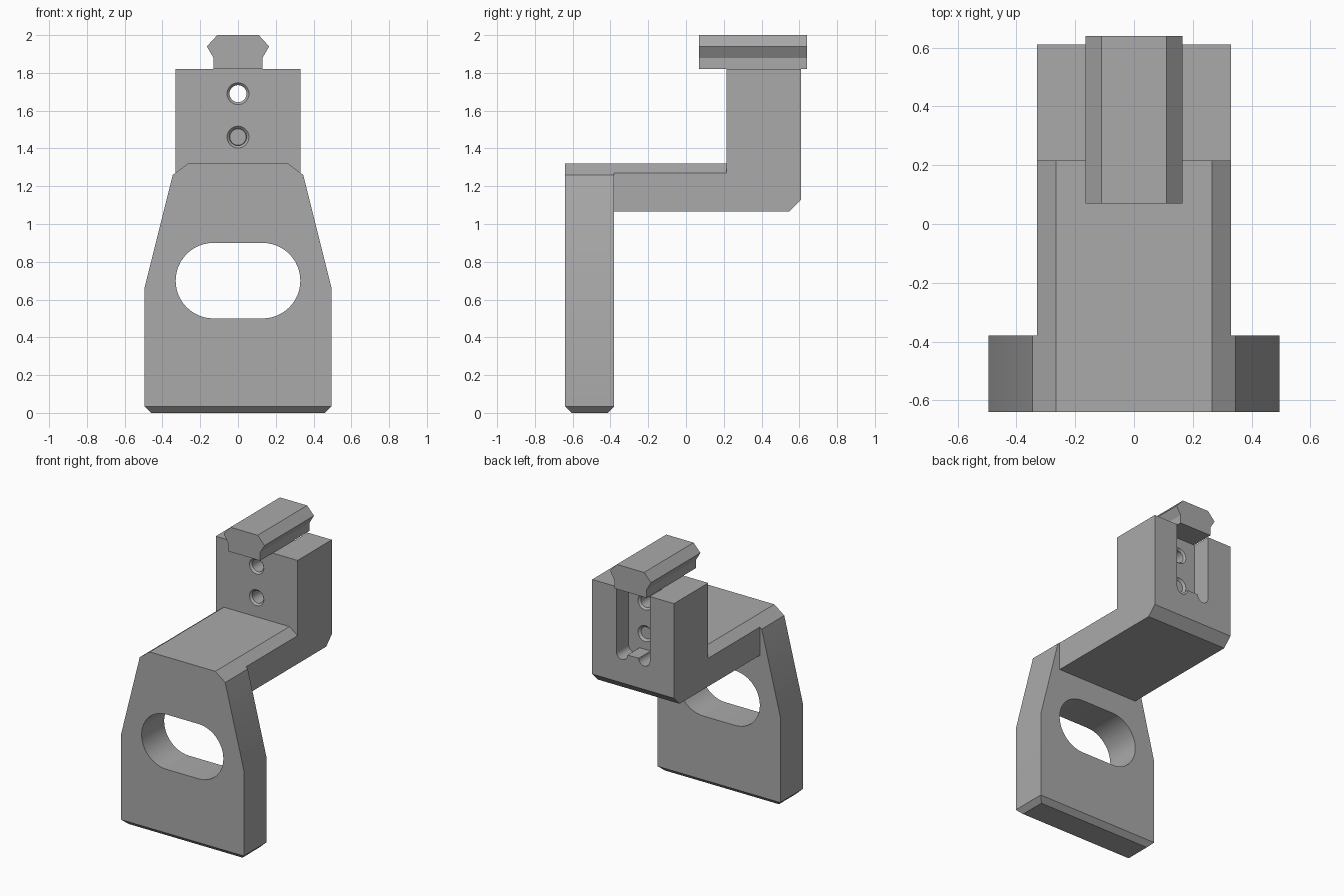
import bpy, bmesh, math
from mathutils import Vector

cube = bpy.data.objects.get("Cube")
if cube:
    bpy.data.objects.remove(cube, do_unlink=True)

grey = bpy.data.materials.new("machined grey")
grey.use_nodes = True
colour = (0.4, 0.4, 0.4, 1)
grey.diffuse_color = colour
grey.node_tree.nodes["Principled BSDF"].inputs["Base Color"].default_value = colour


def finish(name, bm):
    bmesh.ops.recalc_face_normals(bm, faces=bm.faces)
    mesh = bpy.data.meshes.new(name)
    bm.to_mesh(mesh)
    bm.free()
    mesh.materials.append(grey)
    obj = bpy.data.objects.new(name, mesh)
    bpy.context.collection.objects.link(obj)
    return obj


def extrude(name, points, start, end, axis="y", foot_chamfer=0):
    """Extrude an xz profile along y, or a yz profile along x."""
    bm = bmesh.new()
    place = (lambda p: (p[0], start, p[1])) if axis == "y" else (lambda p: (start, p[0], p[1]))
    face = bm.faces.new([bm.verts.new(place(p)) for p in points])
    grown = bmesh.ops.extrude_face_region(bm, geom=[face])["geom"]
    move = Vector((0, end - start, 0) if axis == "y" else (end - start, 0, 0))
    bmesh.ops.translate(bm, vec=move, verts=[v for v in grown if isinstance(v, bmesh.types.BMVert)])
    if foot_chamfer:
        foot = [e for e in bm.edges if all(v.co.z < 0.001 for v in e.verts)]
        bmesh.ops.bevel(bm, geom=foot, offset=foot_chamfer, segments=1, affect="EDGES")
    return finish(name, bm)


def mirrored(half):
    """Complete a right-hand profile, listed bottom to top, with its mirror image."""
    return half + [(-x, z) for x, z in reversed(half)]


def arc(cx, cz, r, first, last, steps):
    angles = [math.radians(first + (last - first) * i / steps) for i in range(steps + 1)]
    return [(cx + r * math.cos(a), cz + r * math.sin(a)) for a in angles]


def cone(name, z, y0, y1, r0, r1):
    """Round cutter along y."""
    bm = bmesh.new()
    rings = [[bm.verts.new((x, y, h)) for x, h in arc(0, z, r, 0, 348.75, 31)]
             for y, r in ((y0, r0), (y1, r1))]
    for i in range(32):
        j = (i + 1) % 32
        bm.faces.new((rings[0][i], rings[0][j], rings[1][j], rings[1][i]))
    for ring in rings:
        bm.faces.new(ring)
    return finish(name, bm)


def combine(target, other, operation):
    mod = target.modifiers.new(operation.lower(), "BOOLEAN")
    mod.operation = operation
    mod.solver = "EXACT"
    mod.object = other
    bpy.context.view_layer.update()
    result = bpy.data.meshes.new_from_object(
        target.evaluated_get(bpy.context.evaluated_depsgraph_get()))
    target.modifiers.clear()
    target.data = result
    bpy.data.objects.remove(other, do_unlink=True)


# Tapered mounting plate with a chamfered foot
front, plate_back, block_front, back = -0.64, -0.38, 0.215, 0.61
body = extrude("bracket_body",
               mirrored([(0.495, 0), (0.495, 0.66), (0.345, 1.26), (0.265, 1.32)]),
               front, plate_back, foot_chamfer=0.035)

# Horizontal arm with chamfered top edges
arm = extrude("arm", mirrored([(0.33, 1.065), (0.33, 1.271), (0.265, 1.32)]),
              plate_back, block_front)

# Upright block with a chamfered lower back edge
block = extrude("block", [(block_front, 1.065), (0.545, 1.065), (back, 1.13),
                          (back, 1.82), (block_front, 1.82)], -0.33, 0.33, axis="x")
combine(body, arm, "UNION")
combine(body, block, "UNION")

# Long rounded window through the plate
window = extrude("window", arc(0.13, 0.7, 0.2, -90, 90, 24) + arc(-0.13, 0.7, 0.2, 90, 270, 24),
                 front - 0.1, plate_back + 0.1)
combine(body, window, "DIFFERENCE")

# Back channel with rounded corner reliefs along its floor
relief = arc(0.09, 1.345, 0.045, 180, 360, 12)
channel = extrude("channel", mirrored(relief + [(0.135, 1.9)]), 0.47, back + 0.1)
combine(body, channel, "DIFFERENCE")

# Two countersunk screw holes
for z in (1.46, 1.69):
    for y0, y1, r0, r1 in ((0.1, 0.55, 0.045, 0.045),
                           (0.205, 0.23, 0.068, 0.043),
                           (0.455, 0.48, 0.043, 0.068)):
        combine(body, cone("hole", z, y0, y1, r0, r1), "DIFFERENCE")

# Top rail with flared sides
rail = extrude("top_rail", mirrored([(0.13, 1.82), (0.13, 1.88), (0.165, 1.94), (0.11, 2.0)]),
               0.07, 0.64)

# Smooth the round walls, keep the machined edges crisp
for obj in (body, rail):
    bpy.ops.object.select_all(action="DESELECT")
    obj.select_set(True)
    bpy.context.view_layer.objects.active = obj
    bpy.ops.object.shade_smooth_by_angle(angle=math.radians(25))
